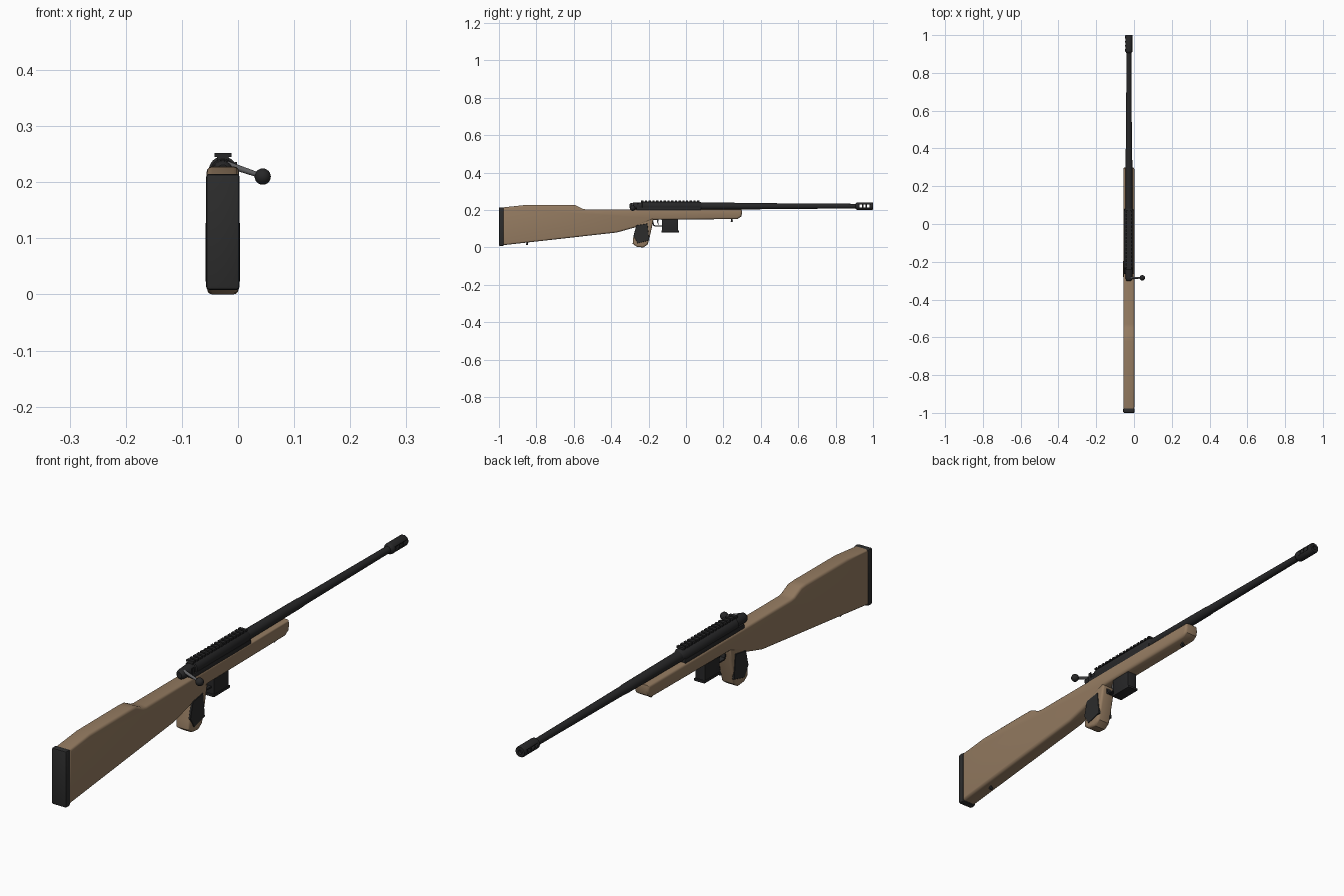
import bpy, bmesh, math
from mathutils import Vector, Matrix

default_cube = bpy.data.objects.get("Cube")
if default_cube:
    bpy.data.objects.remove(default_cube, do_unlink=True)

CENTRE_X = -0.027   # plane of symmetry of the rifle
BORE_Z = 0.221      # height of the barrel axis


def make_material(name, colour, roughness):
    mat = bpy.data.materials.new(name)
    mat.use_nodes = True
    mat.diffuse_color = (*colour, 1)
    shader = mat.node_tree.nodes["Principled BSDF"]
    shader.inputs["Base Color"].default_value = (*colour, 1)
    shader.inputs["Roughness"].default_value = roughness
    return mat


TAN = make_material("tan stock", (0.30, 0.20, 0.12), 0.7)
BLACK = make_material("black metal", (0.02, 0.02, 0.021), 0.5)
RUBBER = make_material("black rubber", (0.025, 0.025, 0.025), 0.8)
STEEL = make_material("grey steel", (0.12, 0.12, 0.125), 0.4)


def finish(name, bm, mat, smooth_angle=35):
    """Shade smoothly with sharp creases and add the object to the scene."""
    bmesh.ops.recalc_face_normals(bm, faces=bm.faces)
    for face in bm.faces:
        face.smooth = True
    for edge in bm.edges:
        edge.smooth = edge.calc_face_angle(math.pi) < math.radians(smooth_angle)
    mesh = bpy.data.meshes.new(name)
    bm.to_mesh(mesh)
    bm.free()
    mesh.materials.append(mat)
    obj = bpy.data.objects.new(name, mesh)
    bpy.context.collection.objects.link(obj)
    return obj


def slab(name, outline, half_width, mat, bevel=0.0, segments=3, centre=CENTRE_X):
    """Side outline of (y, z) points extruded across x with a rounded rim."""
    bm = bmesh.new()
    left = [bm.verts.new((centre + half_width, y, z)) for y, z in outline]
    right = [bm.verts.new((centre - half_width, y, z)) for y, z in outline]
    sides = [bm.faces.new(left), bm.faces.new(right[::-1])]
    rim = [edge for face in sides for edge in face.edges]
    for i in range(len(outline)):
        bm.faces.new((left[i - 1], right[i - 1], right[i], left[i]))
    if bevel:
        bmesh.ops.recalc_face_normals(bm, faces=bm.faces)
        bmesh.ops.bevel(bm, geom=rim, offset=bevel, segments=segments,
                        profile=0.5, affect='EDGES', clamp_overlap=True)
    return finish(name, bm, mat)


def lathe(name, profile, mat, sides=24):
    """Turn (y, radius) points around the bore axis."""
    bm = bmesh.new()
    rings = []
    for y, radius in profile:
        angles = [math.tau * i / sides for i in range(sides)]
        rings.append([bm.verts.new((CENTRE_X + radius * math.cos(a), y,
                                    BORE_Z + radius * math.sin(a))) for a in angles])
    for a, b in zip(rings, rings[1:]):
        for i in range(sides):
            bm.faces.new((a[i - 1], a[i], b[i], b[i - 1]))
    bm.faces.new(rings[0])
    bm.faces.new(rings[-1])
    return finish(name, bm, mat)


def add_box(bm, y, z, half_width, centre=CENTRE_X):
    """Add a block given its y range, z range and half width."""
    size = (2 * half_width, y[1] - y[0], z[1] - z[0])
    middle = Vector((centre, sum(y) / 2, sum(z) / 2))
    bmesh.ops.create_cube(bm, size=1, matrix=Matrix.Translation(middle) @ Matrix.Diagonal((*size, 1)))


def box(name, y, z, half_width, mat, bevel=0.0, centre=CENTRE_X):
    bm = bmesh.new()
    add_box(bm, y, z, half_width, centre)
    if bevel:
        bmesh.ops.bevel(bm, geom=list(bm.edges), offset=bevel, segments=2,
                        profile=0.5, affect='EDGES')
    return finish(name, bm, mat)


def rod(name, start, end, radius_a, radius_b, mat, sides=12):
    """Tapered round rod between two points."""
    start, end = Vector(start), Vector(end)
    along = end - start
    turn = along.to_track_quat('Z', 'Y').to_matrix().to_4x4()
    bm = bmesh.new()
    bmesh.ops.create_cone(bm, cap_ends=True, segments=sides, radius1=radius_a,
                          radius2=radius_b, depth=along.length,
                          matrix=Matrix.Translation((start + end) / 2) @ turn)
    return finish(name, bm, mat)


# Stock: butt, raised cheek rest, wrist and fore-end in one outline
slab("stock", [(-0.98, 0.012), (-0.37, 0.08), (-0.27, 0.108), (-0.18, 0.148),
               (0.275, 0.152), (0.295, 0.165), (0.30, 0.185), (0.297, 0.203),
               (-0.53, 0.203), (-0.55, 0.206), (-0.59, 0.226), (-0.62, 0.228),
               (-0.86, 0.227), (-0.98, 0.214)], 0.029, TAN, 0.010)

# Pistol grip with a dark panel on each side
slab("grip", [(-0.265, 0.13), (-0.27, 0.09), (-0.283, 0.05), (-0.285, 0.02),
              (-0.262, 0.003), (-0.228, 0.0), (-0.205, 0.016), (-0.193, 0.06),
              (-0.182, 0.11), (-0.172, 0.16)], 0.028, TAN, 0.009)
for side, label in ((1, "left"), (-1, "right")):
    slab("grip_panel_" + label, [(-0.266, 0.118), (-0.206, 0.128), (-0.196, 0.038),
                                 (-0.258, 0.022), (-0.281, 0.06)],
         0.004, RUBBER, 0.001, 1, CENTRE_X + side * 0.0265)

# Recoil pad
box("recoil_pad", (-1.0, -0.974), (0.008, 0.215), 0.030, RUBBER, 0.006)

# Receiver, bolt shroud and bedding block
lathe("receiver", [(-0.235, 0.020), (-0.232, 0.025), (0.07, 0.025), (0.085, 0.018)], BLACK, 32)
lathe("bolt_shroud", [(-0.302, 0.010), (-0.296, 0.016), (-0.285, 0.018), (-0.23, 0.021)], BLACK)
box("receiver_bed", (-0.265, 0.08), (0.19, 0.215), 0.0255, BLACK, 0.003)

# Barrel
lathe("barrel", [(0.07, 0.019), (0.39, 0.0175), (0.405, 0.016), (0.92, 0.0125)], BLACK)

# Muzzle brake with side ports cut right through
brake = lathe("muzzle_brake", [(0.905, 0.013), (0.912, 0.019), (0.917, 0.020), (0.996, 0.020),
                               (1.0, 0.018), (1.0, 0.008), (0.989, 0.008)], BLACK)
ports = bmesh.new()
for i in range(3):
    start = 0.927 + i * 0.021
    add_box(ports, (start, start + 0.013), (BORE_Z - 0.008, BORE_Z + 0.008), 0.05)
cutter = finish("port_cutter", ports, BLACK)
cutter.hide_render = True
cut = brake.modifiers.new("ports", 'BOOLEAN')
cut.operation = 'DIFFERENCE'
cut.object = cutter
bpy.context.view_layer.update()
bpy.context.view_layer.objects.active = brake
bpy.ops.object.modifier_apply(modifier=cut.name)
bpy.data.objects.remove(cutter, do_unlink=True)

# Sight rail: base bar with evenly spaced cross teeth
rail = bmesh.new()
add_box(rail, (-0.24, 0.072), (0.236, 0.247), 0.010)
TEETH = 16
for i in range(TEETH):
    start = -0.24 + i * 0.02
    add_box(rail, (start, start + 0.012), (0.245, 0.252), 0.015)
finish("sight_rail", rail, BLACK)

# Bolt handle on the model's left side, ending in a ball knob
HANDLE_Y = -0.285
rod("bolt_handle", (-0.02, HANDLE_Y, 0.232), (0.036, HANDLE_Y, 0.213), 0.006, 0.0045, STEEL)
knob = bmesh.new()
bmesh.ops.create_uvsphere(knob, u_segments=20, v_segments=12, radius=0.0145,
                          matrix=Matrix.Translation((0.044, HANDLE_Y, 0.21)))
finish("bolt_knob", knob, BLACK)
box("safety_lever", (-0.262, -0.25), (0.21, 0.236), 0.002, BLACK, 0.0, -0.004)

# Magazine with a wider floor plate
slab("magazine", [(-0.13, 0.16), (-0.128, 0.088), (-0.042, 0.084), (-0.042, 0.16)], 0.020, BLACK, 0.003, 2)
box("magazine_floor", (-0.132, -0.037), (0.081, 0.090), 0.022, BLACK, 0.002)

# Trigger guard strap and trigger
slab("trigger_guard", [(-0.185, 0.15), (-0.176, 0.118), (-0.168, 0.113), (-0.125, 0.113),
                       (-0.125, 0.118), (-0.165, 0.118), (-0.171, 0.122), (-0.178, 0.15)], 0.010, BLACK)
slab("trigger", [(-0.154, 0.155), (-0.155, 0.135), (-0.148, 0.121), (-0.145, 0.122),
                 (-0.149, 0.136), (-0.145, 0.155)], 0.004, STEEL)

# Sling studs under the fore-end and the butt
for label, y, z in (("front", 0.245, 0.155), ("rear", -0.85, 0.032)):
    rod("sling_stud_" + label, (CENTRE_X, y, z), (CENTRE_X, y, z - 0.013), 0.004, 0.004, BLACK)
    tip = z - 0.014
    rod("sling_eye_" + label, (CENTRE_X - 0.005, y, tip), (CENTRE_X + 0.005, y, tip), 0.006, 0.006, BLACK)
